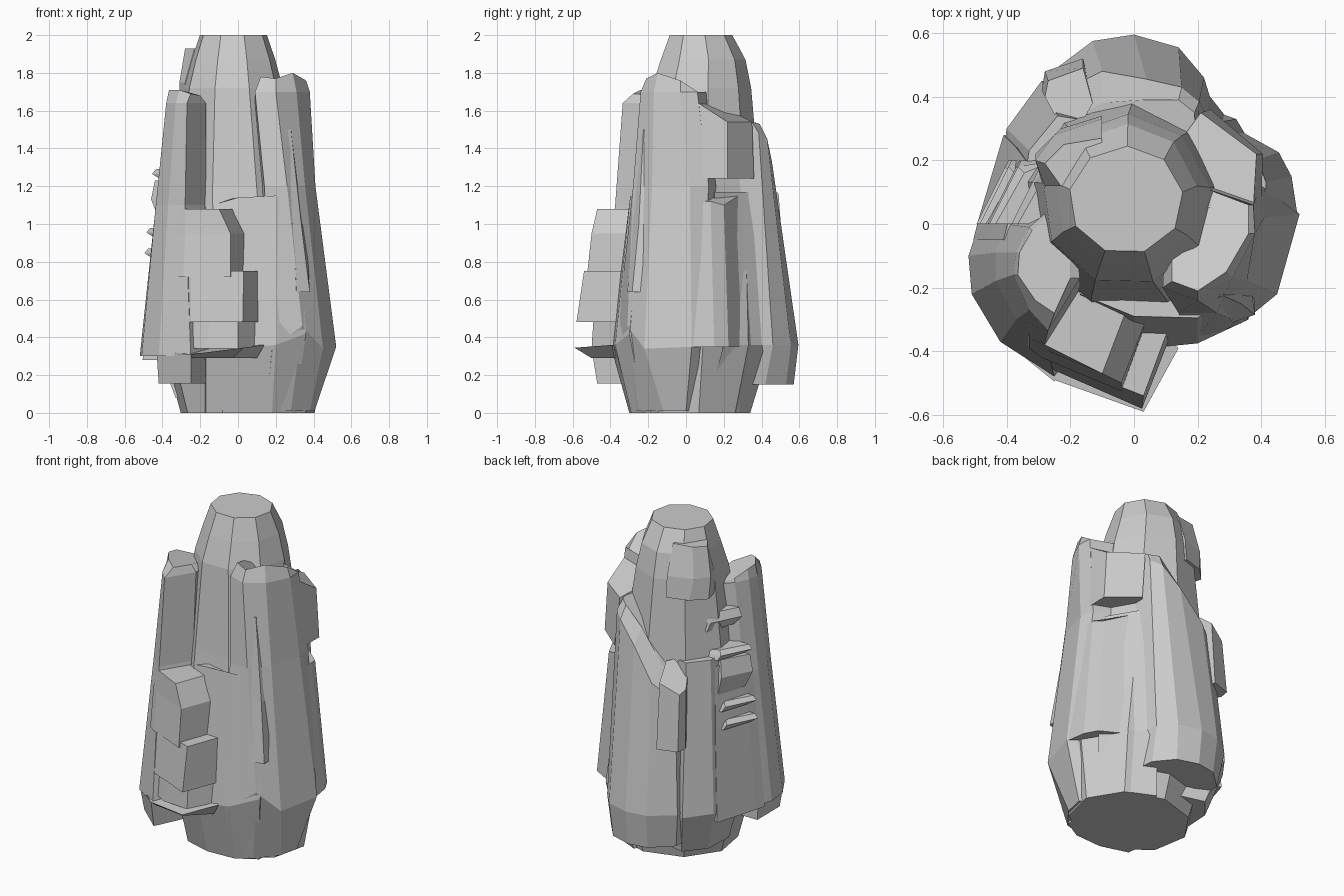
import bpy, bmesh, math


def loft(name, *rings):
    """Flat-faced solid through rings of (z, [(x, y), ...]); z may be a list per point."""
    bm = bmesh.new()
    layers = []
    for z, pts in rings:
        zs = z if isinstance(z, list) else [z] * len(pts)
        layers.append([bm.verts.new((x, y, h)) for (x, y), h in zip(pts, zs)])
    n = len(layers[0])
    bm.faces.new(layers[0][::-1])
    bm.faces.new(layers[-1])
    for a, b in zip(layers, layers[1:]):
        for i in range(n):
            j = (i + 1) % n
            bm.faces.new((a[i], a[j], b[j], b[i]))
    bmesh.ops.recalc_face_normals(bm, faces=bm.faces)
    me = bpy.data.meshes.new(name)
    bm.to_mesh(me)
    bm.free()
    ob = bpy.data.objects.new(name, me)
    bpy.context.collection.objects.link(ob)
    return ob


def oval(cx, cy, rx, ry, n=9, turn=0.15):
    return [(cx + rx * math.cos(turn + math.tau * i / n),
             cy + ry * math.sin(turn + math.tau * i / n)) for i in range(n)]


# Central pillar, tapering to the flat summit
loft("core_pillar",
     (0, oval(.05, .02, .36, .32)),
     (.36, oval(.03, .03, .44, .40)),
     (1.2, oval(-.01, .07, .34, .32)),
     (1.72, oval(-.025, .075, .265, .27)),
     (1.87, oval(-.025, .085, .225, .23)),
     (2, oval(-.025, .075, .18, .17)))

# Low bulge across the front, with a ledge at the top
loft("front_bulge",
     (0, [(-.17, -.25), (0, -.30), (.18, -.29), (.30, -.22), (.3, 0), (-.2, 0)]),
     ([.36, .34, .36, .42, .36, .36],
      [(-.17, -.36), (0, -.395), (.2, -.375), (.36, -.30), (.35, 0), (-.2, 0)]),
     ([1.09, 1.14, 1.15, 1.08, 1.15, 1.1],
      [(-.17, -.22), (0, -.29), (.2, -.295), (.31, -.23), (.25, 0), (-.2, 0)]))

# Tall column wrapping the right side
loft("right_column",
     (.01, [(.15, -.29), (.28, -.25), (.38, -.12), (.405, 0), (.36, .06), (.15, .1), (.1, 0)]),
     ([.34, .46, .34, .35, .36, .36, .36],
      [(.18, -.375), (.34, -.31), (.45, -.22), (.52, .03), (.48, .07), (.3, .15), (.1, 0)]),
     (1.2, [(.14, -.28), (.26, -.28), (.355, -.18), (.41, .02), (.40, .12), (.2, .2), (.1, 0)]),
     (1.7, [(.09, -.20), (.2, -.24), (.31, -.17), (.38, -.03), (.375, .06), (.2, .12), (.1, 0)]),
     ([1.78, 1.77, 1.8, 1.76, 1.68, 1.62, 1.75],
      [(.12, -.18), (.2, -.21), (.29, -.15), (.36, -.03), (.36, .06), (.2, .12), (.12, 0)]))
loft("right_lower_slab",
     (.35, [(.515, .02), (.495, .15), (.455, .225), (.32, .30), (.15, .2), (.15, .02)]),
     ([1.12, 1.12, 1.10, 1.15, 1.2, 1.2],
      [(.41, .02), (.415, .13), (.39, .20), (.26, .28), (.1, .2), (.1, .02)]))
loft("right_overhang",
     (1.24, [(.40, .05), (.405, .22), (.24, .36), (.1, .2), (.1, .05)]),
     ([1.65, 1.54, 1.54, 1.62, 1.7],
      [(.375, .05), (.385, .22), (.21, .35), (.1, .2), (.1, .05)]))
loft("front_right_rib",
     (.64, [(.31, -.31), (.38, -.285), (.38, -.15), (.25, -.15)]),
     (1.0, [(.29, -.28), (.335, -.25), (.36, -.15), (.25, -.15)]),
     (1.5, [(.24, -.24), (.28, -.225), (.3, -.1), (.2, -.1)]))

# Rear shell, overhanging at the foot, its ledge sloping down to the left
loft("back_shell",
     (.15, [(.22, .42), (.13, .53), (0, .57), (-.12, .55), (-.24, .44), (-.25, .15), (.25, .15)]),
     (.36, [(.22, .46), (.14, .555), (0, .595), (-.13, .575), (-.27, .47), (-.25, .15), (.3, .2)]),
     ([1.48, 1.45, 1.33, 1.14, 1.04, 1.1, 1.5],
      [(.205, .385), (.15, .43), (.04, .455), (-.1, .48), (-.22, .42), (-.2, .15), (.2, .15)]),
     ([1.54, 1.53, 1.42, 1.22, 1.12, 1.2, 1.6],
      [(.19, .35), (.14, .39), (.03, .39), (-.1, .38), (-.2, .33), (-.2, .15), (.2, .15)]))
loft("back_right_filler",
     (0, [(.34, .10), (.25, .28), (.12, .34), (0, .1)]),
     (.36, [(.43, .2), (.31, .31), (.2, .45), (0, .1)]),
     (1.17, [(.34, .15), (.25, .30), (.2, .38), (0, .1)]))

# Rear left buttress and its block
loft("back_left_column",
     (.08, [(-.33, .05), (-.32, .24), (-.22, .36), (0, .3), (0, 0)]),
     (.34, [(-.43, .10), (-.40, .30), (-.29, .45), (0, .3), (0, 0)]),
     (1.25, [(-.35, .10), (-.33, .23), (-.24, .34), (0, .3), (0, 0)]))
loft("back_left_block",
     (.76, [(-.29, .42), (-.28, .48), (-.16, .52), (-.13, .40), (-.2, .25)]),
     ([1.12, 1.10, 1.16, 1.25, 1.25],
      [(-.28, .40), (-.27, .45), (-.16, .49), (-.13, .38), (-.2, .25)]))
loft("left_panel",
     (.28, [(-.505, -.05), (-.49, .01), (-.41, .28), (-.2, .2), (-.2, -.1)]),
     (.82, [(-.455, -.05), (-.44, .01), (-.37, .24), (-.2, .2), (-.2, -.1)]),
     (1.2, [(-.41, -.05), (-.39, .03), (-.34, .2), (-.2, .2), (-.2, -.1)]))
loft("summit_spur",
     (1.62, [(-.28, .10), (-.31, .22), (-.23, .30), (-.1, .34), (-.1, .1)]),
     (1.75, [(-.28, .12), (-.31, .20), (-.25, .28), (-.1, .33), (-.1, .1)]),
     (1.93, [(-.23, .12), (-.28, .19), (-.22, .25), (-.1, .27), (-.1, .1)]))

# Long front-left slab
loft("left_slab",
     (.3, [(-.49, -.01), (-.52, -.10), (-.51, -.22), (-.42, -.37), (-.25, -.48), (-.1, -.3), (-.2, .1)]),
     (1.1, [(-.40, .0), (-.435, -.09), (-.435, -.18), (-.37, -.30), (-.28, -.375), (-.17, -.2), (-.2, .1)]),
     (1.64, [(-.33, -.01), (-.37, -.09), (-.38, -.16), (-.33, -.27), (-.27, -.335), (-.17, -.17), (-.2, .1)]),
     ([1.66, 1.70, 1.71, 1.71, 1.69, 1.68, 1.62],
      [(-.32, -.02), (-.36, -.09), (-.365, -.16), (-.31, -.24), (-.25, -.28), (-.2, -.17), (-.2, .08)]))

# Stepped blocks descending the slab front
loft("front_step_high",
     (.72, [(-.37, -.2), (-.33, -.39), (-.29, -.42), (-.04, -.525), (.05, -.28), (-.1, -.1)]),
     (.95, [(-.36, -.2), (-.33, -.36), (-.28, -.395), (-.04, -.50), (.05, -.27), (-.1, -.1)]),
     (1.08, [(-.35, -.2), (-.33, -.33), (-.28, -.38), (-.1, -.47), (-.02, -.26), (-.1, -.1)]))
loft("front_step_low",
     (.48, [(-.36, -.36), (-.25, -.46), (.025, -.58), (.115, -.35), (-.1, -.2)]),
     (.75, [(-.35, -.34), (-.25, -.43), (.03, -.54), (.115, -.31), (-.1, -.2)]))
loft("front_notch",
     (.34, [(-.4, -.35), (-.17, -.49), (0, -.50), (.1, -.37), (-.1, -.2)]),
     (.49, [(-.37, -.35), (-.15, -.48), (0, -.49), (.1, -.36), (-.1, -.2)]))
loft("front_flange",
     (.29, [(-.38, -.38), (-.24, -.47), (-.03, -.50), (.10, -.38), (-.1, -.2)]),
     ([.32, .31, .345, .36, .37],
      [(-.39, -.38), (-.25, -.49), (.03, -.59), (.14, -.39), (-.1, -.2)]))
loft("front_foot_block",
     (.155, [(-.42, -.1), (-.42, -.32), (-.25, -.47), (-.17, -.3), (-.2, -.1)]),
     (.31, [(-.43, -.1), (-.43, -.35), (-.25, -.495), (-.17, -.3), (-.2, -.1)]))

# Jagged teeth along the slab's rear edge: (bottom z, top z, outermost x)
for i, (z0, z1, x) in enumerate([(.82, .87, -.495), (.93, .98, -.485), (1.03, 1.23, -.46),
                                 (1.24, 1.29, -.455), (1.40, 1.50, -.385)]):
    loft(f"slab_tooth_{i + 1}",
         (z0, [(x + .04, .02), (x + .10, .20), (-.25, .2), (-.25, 0)]),
         ((z0 + z1) / 2, [(x, .0), (x + .09, .18), (-.25, .2), (-.25, 0)]),
         (z1, [(x + .02, .0), (x + .11, .16), (-.25, .2), (-.25, 0)]))
